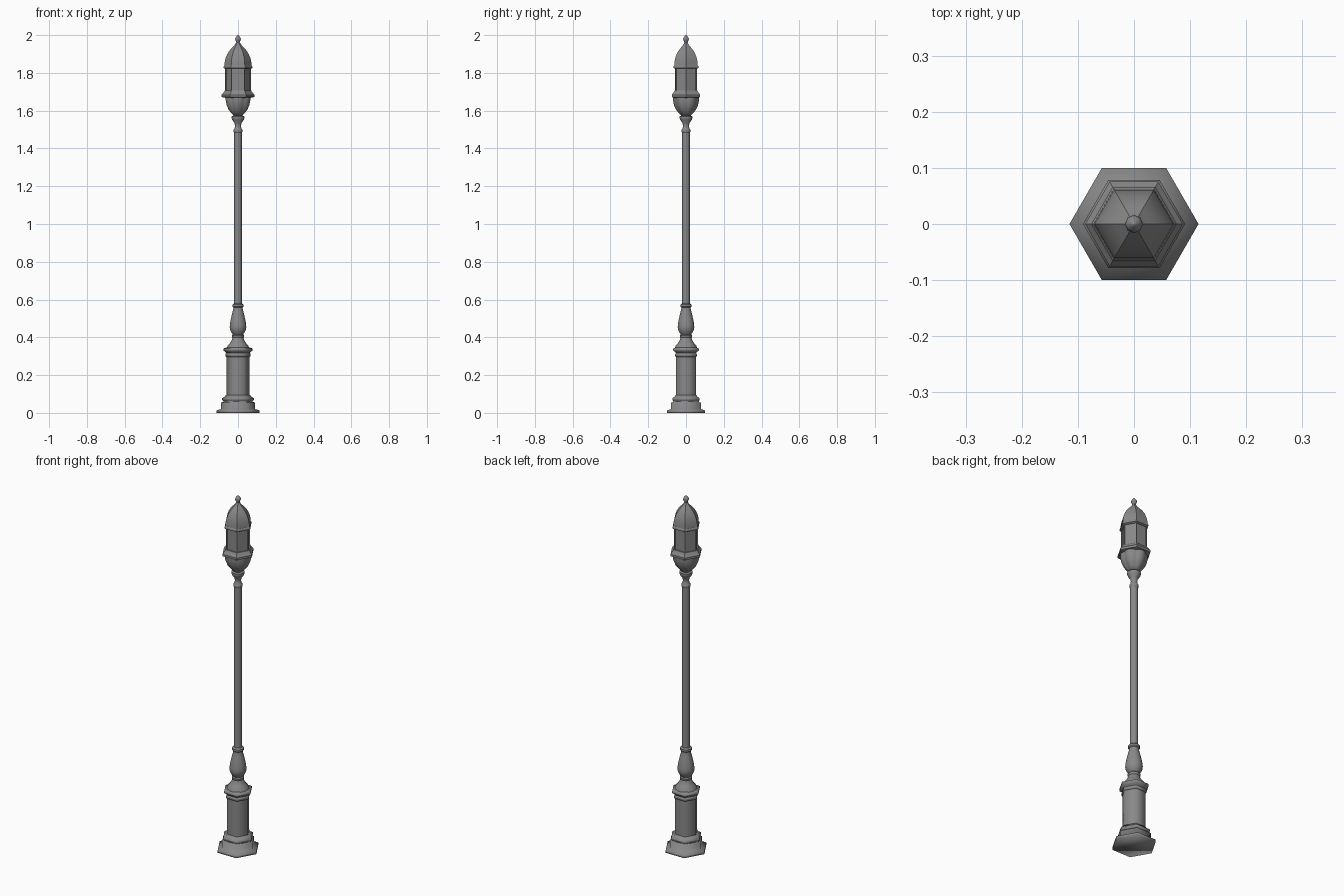
import bpy, bmesh, math

iron = bpy.data.materials.new("dark_iron")
iron.diffuse_color = (.25, .25, .25, 1)


def lathe(name, profile, sides, smooth=0, lobes=0, depth=0.0):
    """Stack rings of (radius, z); optional lobes scallop the outline."""
    bm = bmesh.new()
    rings = []
    for r, z in profile:
        ring = []
        for i in range(sides):
            a = 2 * math.pi * i / sides
            k = 1 - depth * (1 - abs(math.sin(lobes * a / 2))) if lobes else 1
            ring.append(bm.verts.new((r * k * math.cos(a), r * k * math.sin(a), z)))
        rings.append(ring)
    for lo, hi in zip(rings, rings[1:]):
        for i in range(sides):
            j = (i + 1) % sides
            bm.faces.new((lo[i], lo[j], hi[j], hi[i]))
    bm.faces.new(rings[0][::-1])
    bm.faces.new(rings[-1])
    me = bpy.data.meshes.new(name)
    bm.to_mesh(me)
    bm.free()
    me.materials.append(iron)
    ob = bpy.data.objects.new(name, me)
    bpy.context.collection.objects.link(ob)
    if smooth:
        bpy.ops.object.select_all(action='DESELECT')
        ob.select_set(True)
        bpy.context.view_layer.objects.active = ob
        bpy.ops.object.shade_smooth_by_angle(angle=math.radians(smooth))
    return ob


# Hexagonal base plinth with stepped mouldings
lathe("plinth", [(.115, 0), (.115, .013), (.091, .02), (.091, .054),
                 (.078, .058), (.078, .064), (.084, .068), (.084, .078),
                 (.07, .086), (.064, .095)], 6, 95)

# Hexagonal pedestal shaft
lathe("pedestal", [(.062, .09), (.062, .31)], 6, 65)

# Pedestal cap
lathe("pedestal_cap", [(.062, .296), (.067, .302), (.067, .312), (.062, .316),
                       (.066, .322), (.078, .330), (.078, .340), (.062, .347)], 6, 65)

# Turned vase at the foot of the pole
lathe("pole_vase", [(.058, .345), (.055, .355), (.042, .37), (.033, .385),
                    (.029, .398), (.032, .402), (.032, .41), (.027, .415),
                    (.034, .424), (.042, .44), (.044, .455), (.042, .475),
                    (.036, .505), (.030, .53), (.025, .55), (.025, .557),
                    (.030, .562), (.030, .573), (.022, .58)], 24, 40)

# Slender pole
lathe("pole", [(.02, .57), (.02, 1.49)], 16, 40)

# Collar and flared neck
lathe("neck", [(.019, 1.482), (.023, 1.487), (.023, 1.499), (.018, 1.505),
               (.016, 1.52), (.019, 1.535), (.031, 1.552), (.034, 1.56),
               (.034, 1.57), (.024, 1.574), (.024, 1.582)], 24, 40)

# Bowl under the lantern with six rounded lobes
lathe("lantern_bowl", [(.026, 1.575), (.038, 1.587), (.053, 1.605), (.064, 1.63),
                       (.069, 1.655), (.069, 1.675)], 72, 50, 6, .09)

# Hexagonal tray
lathe("lantern_tray", [(.068, 1.668), (.087, 1.672), (.087, 1.684),
                       (.078, 1.694), (.070, 1.706)], 6)

# Six-sided lantern with recessed panes
lantern = lathe("lantern_body", [(.068, 1.70), (.068, 1.836)], 6)
bm = bmesh.new()
bm.from_mesh(lantern.data)
panes = [f for f in bm.faces if len(f.verts) == 4]
bmesh.ops.inset_individual(bm, faces=panes, thickness=.007, depth=0)
bmesh.ops.inset_individual(bm, faces=panes, thickness=.001, depth=-.005)
bm.to_mesh(lantern.data)
bm.free()

# Cornice and domed roof
lathe("cornice", [(.068, 1.822), (.076, 1.826), (.076, 1.834), (.072, 1.840)], 6)
lathe("roof", [(.072, 1.837), (.070, 1.86), (.065, 1.88), (.057, 1.899),
               (.046, 1.917), (.033, 1.932), (.022, 1.943), (.014, 1.953),
               (.010, 1.962)], 6, 40)

# Finial
lathe("finial", [(.009, 1.956), (.009, 1.964), (.013, 1.972), (.016, 1.98),
                 (.012, 1.988), (.005, 1.996), (.001, 2.0)], 8, 50)
